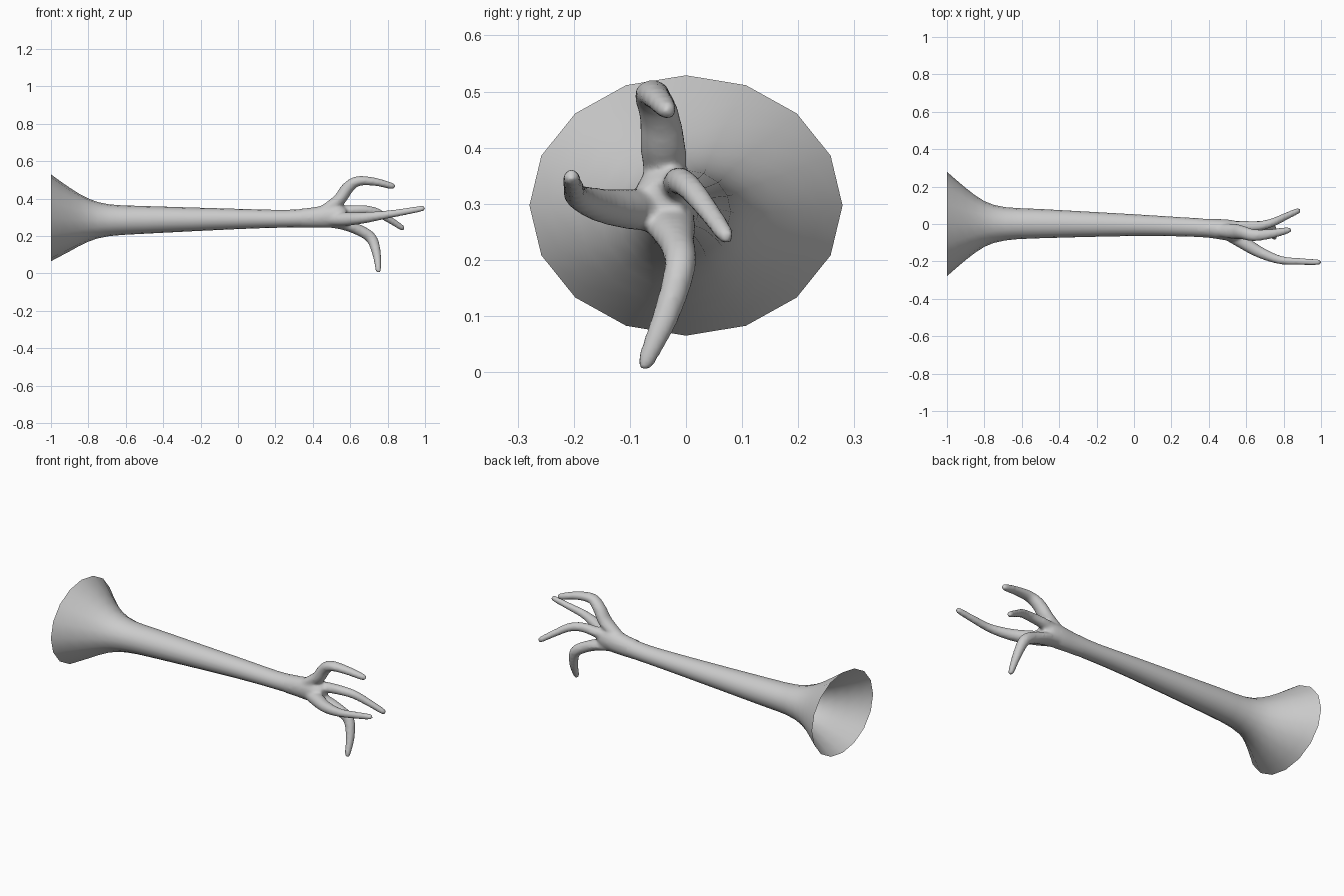
import bpy, bmesh, math
from mathutils import Vector

if "Cube" in bpy.data.objects:
    bpy.data.objects.remove(bpy.data.objects["Cube"])


def spline(rows, steps):
    """Catmull-Rom through rows of (x, y, z, width radius, height radius)."""
    rows = [Vector(r) for r in rows]
    p = [rows[0]] + rows + [rows[-1]]
    out = []
    for i in range(1, len(p) - 2):
        a, b, c, d = p[i - 1:i + 3]
        for s in range(steps):
            t = s / steps
            out.append(0.5 * (2 * b + (c - a) * t + (2 * a - 5 * b + 4 * c - d) * t * t
                              + (3 * b - a - 3 * c + d) * t ** 3))
    return out + [rows[-1]]


def tube(bm, rows, sides, steps, capped):
    pts = spline(rows, steps)
    rings = []
    for i, r in enumerate(pts):
        a, b = pts[max(i - 1, 0)], pts[min(i + 1, len(pts) - 1)]
        t = (Vector(b[:3]) - Vector(a[:3])).normalized()
        if not capped:
            t = Vector((1, 0, 0))
        n = Vector((0, 1, 0))
        n = (n - t * n.dot(t)).normalized()
        m = t.cross(n)
        ring = []
        for k in range(sides):
            ang = math.tau * k / sides
            ring.append(bm.verts.new(Vector(r[:3]) + n * math.cos(ang) * r[3] + m * math.sin(ang) * r[4]))
        rings.append(ring)
    for q, w in zip(rings, rings[1:]):
        for k in range(sides):
            j = (k + 1) % sides
            bm.faces.new((q[k], q[j], w[j], w[k]))
    if capped:
        bm.faces.new(rings[0][::-1])
        bm.faces.new(rings[-1])


def make(name, bm):
    me = bpy.data.meshes.new(name)
    bm.to_mesh(me)
    bm.free()
    ob = bpy.data.objects.new(name, me)
    bpy.context.collection.objects.link(ob)
    return ob


# Flared open sleeve
bm = bmesh.new()
tube(bm, [(-1, 0, .297, .279, .232), (-.9, 0, .288, .193, .17), (-.8, 0, .285, .122, .115),
          (-.69, .001, .284, .089, .085), (-.5, .002, .286, .078, .074), (0, -.006, .291, .058, .054),
          (.25, -.015, .292, .051, .047), (.36, -.02, .296, .05, .05)], 16, 2, False)
sleeve = make("sleeve", bm)
sleeve.data.shade_smooth()

# Wrist, palm and four fingers, fused into one skin
palm = [(.3, -.018, .294, .051, .049), (.4, -.023, .298, .051, .055),
        (.48, -.03, .305, .056, .062), (.54, -.038, .31, .055, .058), (.58, -.04, .31, .035, .035)]
fingers = [
    # upper finger
    [(.46, -.035, .335, .035, .03), (.54, -.04, .392, .041, .034), (.585, -.047, .455, .036, .033),
     (.64, -.06, .493, .032, .027), (.73, -.053, .49, .026, .022), (.82, -.034, .468, .018, .018),
     (.84, -.031, .464, .009, .009)],
    # lower finger
    [(.46, -.03, .28, .04, .032), (.56, -.028, .263, .045, .03), (.65, -.016, .23, .032, .03),
     (.715, -.011, .185, .028, .03), (.742, -.036, .1, .024, .023), (.75, -.07, .022, .016, .016),
     (.75, -.075, .003, .008, .008)],
    # outer finger
    [(.48, -.04, .29, .035, .035), (.57, -.09, .29, .037, .037), (.67, -.15, .297, .031, .031),
     (.78, -.192, .312, .023, .023), (.88, -.2, .328, .019, .019), (.98, -.204, .346, .016, .016),
     (1, -.204, .349, .008, .008)],
    # inner finger
    [(.48, -.02, .32, .032, .032), (.58, -.013, .335, .03, .028), (.67, -.01, .34, .026, .025),
     (.74, .008, .327, .023, .023), (.81, .04, .287, .02, .019), (.875, .07, .245, .016, .016),
     (.888, .077, .237, .008, .008)],
]
bm = bmesh.new()
for rows in [palm] + fingers:
    tube(bm, rows, 16, 4, True)
bmesh.ops.recalc_face_normals(bm, faces=bm.faces)
hand = make("hand", bm)
rm = hand.modifiers.new("fuse", 'REMESH')
rm.mode = 'VOXEL'
rm.voxel_size = .008
sm = hand.modifiers.new("soften", 'SMOOTH')
sm.factor = .5
sm.iterations = 7
fused = bpy.data.meshes.new_from_object(hand.evaluated_get(bpy.context.evaluated_depsgraph_get()))
hand.modifiers.clear()
hand.data = fused

# Trim the hidden wrist cap so sleeve and hand read as a single shell
bm = bmesh.new()
bm.from_mesh(fused)
bmesh.ops.bisect_plane(bm, geom=bm.verts[:] + bm.edges[:] + bm.faces[:], plane_co=(.34, 0, 0),
                       plane_no=(1, 0, 0), clear_inner=True)
bm.to_mesh(fused)
bm.free()
fused.shade_smooth()
